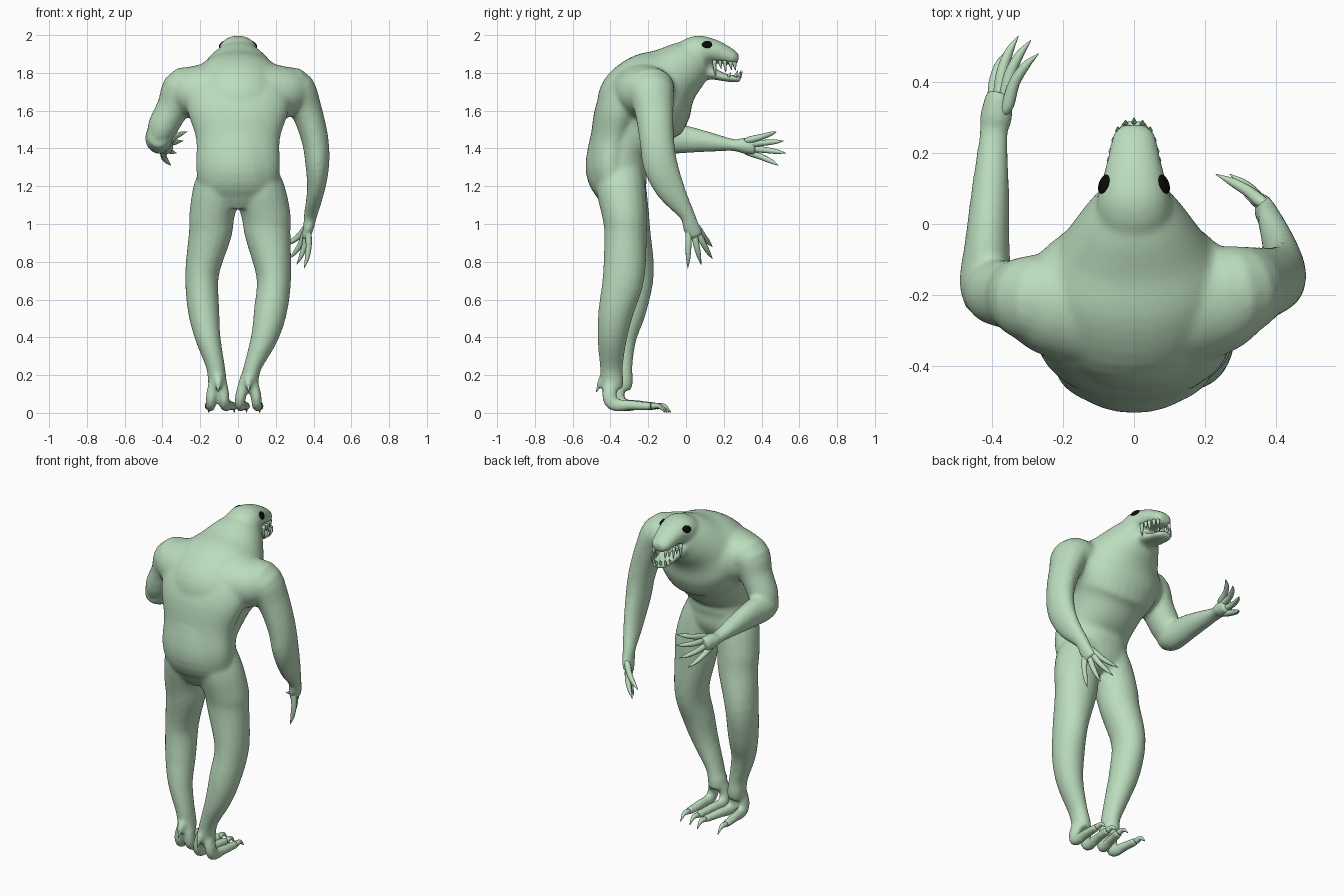
import bpy, bmesh, math
from mathutils import Vector


def material(name, rgb):
    m = bpy.data.materials.new(name)
    m.diffuse_color = (*rgb, 1)
    return m


GREEN = material("pale green skin", (0.50, 0.72, 0.51))
BLACK = material("black eye", (0.003, 0.003, 0.003))


def spline(st, steps):
    """Catmull-Rom through stations (x, y, z, ra, rb)."""
    out = []
    n = len(st)
    for i in range(n - 1):
        p0, p1, p2, p3 = (st[max(i - 1, 0)], st[i], st[i + 1], st[min(i + 2, n - 1)])
        for k in range(steps):
            t = k / steps
            out.append([0.5 * (2 * b + (c - a) * t + (2 * a - 5 * b + 4 * c - d) * t * t
                               + (3 * b - a - 3 * c + d) * t ** 3)
                        for a, b, c, d in zip(p0, p1, p2, p3)])
    out.append(list(st[-1]))
    return out


def tube(bm, stations, ref=(1, 0, 0), sides=20, steps=4, power=2.0):
    """Loft of elliptical rings; ra lies along ref, rb across it."""
    pts = spline(stations, steps)
    rings = []
    for i, p in enumerate(pts):
        a, b = pts[max(i - 1, 0)], pts[min(i + 1, len(pts) - 1)]
        t = (Vector(b[:3]) - Vector(a[:3])).normalized()
        u = Vector(ref)
        u = (u - t * u.dot(t)).normalized()
        v = t.cross(u)
        ring = []
        for k in range(sides):
            ang = 2 * math.pi * k / sides
            c, s = math.cos(ang), math.sin(ang)
            c = math.copysign(abs(c) ** (2 / power), c)
            s = math.copysign(abs(s) ** (2 / power), s)
            ring.append(bm.verts.new(Vector(p[:3]) + u * c * max(p[3], .001) + v * s * max(p[4], .001)))
        rings.append(ring)
    for r0, r1 in zip(rings, rings[1:]):
        for k in range(sides):
            j = (k + 1) % sides
            bm.faces.new((r0[k], r0[j], r1[j], r1[k]))
    bm.faces.new(rings[0][::-1])
    bm.faces.new(rings[-1])


def finish(name, bm, mat):
    bmesh.ops.recalc_face_normals(bm, faces=bm.faces)
    me = bpy.data.meshes.new(name)
    bm.to_mesh(me)
    bm.free()
    me.materials.append(mat)
    for f in me.polygons:
        f.use_smooth = True
    ob = bpy.data.objects.new(name, me)
    bpy.context.collection.objects.link(ob)
    return ob


body = bmesh.new()

# hunched torso running up into the neck
tube(body, [(0, y, z, a, b) for y, z, a, b in (
    (-.32, 1.11, .16, .08), (-.338, 1.18, .215, .135), (-.365, 1.28, .21, .165),
    (-.35, 1.40, .205, .168), (-.285, 1.52, .22, .21), (-.23, 1.62, .26, .25),
    (-.14, 1.72, .265, .225), (-.06, 1.79, .205, .165), (.02, 1.85, .148, .132),
    (.08, 1.89, .10, .095))], sides=32, power=2.1)

# broad back tapering to the rump
tube(body, [(0, y, z, a, b) for y, z, a, b in (
    (-.36, 1.09, .11, .07), (-.378, 1.18, .20, .105), (-.40, 1.3, .222, .122), (-.385, 1.45, .222, .12),
    (-.345, 1.60, .268, .135), (-.27, 1.72, .275, .13), (-.17, 1.79, .22, .08))], sides=32)

# shoulder girdle filling from arm to arm
tube(body, [(-.33, -.2, 1.71, .10, .10), (-.25, -.215, 1.70, .155, .138), (-.12, -.21, 1.69, .2, .168),
            (.12, -.21, 1.69, .2, .168), (.25, -.21, 1.70, .155, .138), (.34, -.19, 1.71, .10, .10)],
     ref=(0, 1, 0), sides=28)

# skull with snout, and open lower jaw
tube(body, [(0, y, z, a, b) for y, z, a, b in (
    (-.05, 1.86, .05, .05), (.01, 1.885, .10, .088), (.07, 1.912, .104, .087), (.14, 1.915, .086, .066),
    (.20, 1.898, .071, .052), (.25, 1.879, .06, .04), (.278, 1.872, .035, .024))], power=2.1)
tube(body, [(0, y, z, a, b) for y, z, a, b in (
    (.05, 1.82, .08, .06), (.14, 1.797, .07, .033), (.20, 1.777, .061, .021),
    (.26, 1.768, .053, .019), (.292, 1.768, .03, .015))], power=2.3)

# legs
tube(body, [(.085, -.36, 1.34, .09, .12), (.115, -.345, 1.19, .13, .13), (.148, -.325, 1.05, .13, .12),
            (.157, -.32, .95, .122, .113),
            (.19, -.33, .72, .092, .111), (.172, -.37, .54, .088, .094), (.14, -.39, .4, .072, .079),
            (.08, -.395, .25, .048, .062), (.06, -.39, .17, .048, .06), (.055, -.38, .12, .045, .05)])
tube(body, [(-.085, -.36, 1.34, .09, .12), (-.11, -.34, 1.19, .125, .13), (-.138, -.315, 1.05, .12, .12),
            (-.147, -.3, .95, .114, .113),
            (-.19, -.275, .74, .09, .106), (-.183, -.3, .55, .084, .092), (-.16, -.335, .4, .068, .074),
            (-.12, -.345, .25, .05, .062), (-.11, -.34, .17, .05, .06), (-.105, -.34, .12, .045, .05)])

# arm hanging at the right
tube(body, [(.17, -.2, 1.69, .13, .12), (.29, -.19, 1.715, .13, .115), (.358, -.17, 1.61, .105, .085),
            (.407, -.155, 1.45, .092, .072), (.42, -.135, 1.31, .092, .063), (.412, -.08, 1.18, .077, .047),
            (.385, .005, 1.05, .042, .036), (.375, .025, .99, .045, .03), (.36, .05, .93, .045, .024)],
     ref=(0, 1, 0))
# left arm bent forward: upper arm, then forearm with palm
tube(body, [(-.17, -.21, 1.69, .13, .12), (-.285, -.21, 1.72, .125, .112), (-.342, -.2, 1.62, .1, .088),
            (-.4, -.19, 1.51, .09, .08), (-.428, -.17, 1.44, .07, .055)], ref=(0, 1, 0))
tube(body, [(-.42, -.245, 1.46, .05, .05), (-.419, -.17, 1.455, .073, .08), (-.413, -.05, 1.452, .063, .08),
            (-.404, .1, 1.437, .053, .057), (-.395, .25, 1.418, .041, .032),
            (-.388, .30, 1.415, .047, .042), (-.378, .37, 1.41, .037, .047)])

# feet: two long toes and a heel spur each
claws = bmesh.new()
for ax, ay, toes in ((.055, -.385, ((-.045, -.01, .21), (.045, .06, .2))),
                     (-.105, -.345, ((-.04, -.05, .18), (.035, .085, .19)))):
    for dx, tx, ln in toes:
        tip = (ax + tx, ay + ln)
        tube(body, [(ax + dx * .3, ay, .19, .03, .045), (ax + dx * .85, ay - .02, .1, .03, .04),
                    (ax + dx, ay + .0, .045, .028, .036),
                    ((ax + dx + tip[0]) / 2, ay + ln * .5, .04, .027, .028),
                    (*tip, .034, .024, .023)], sides=12)
        tube(claws, [(*tip, .035, .018, .017), (tip[0], tip[1] + .04, .036, .012, .012),
                     (tip[0], tip[1] + .075, .002, .002, .002)], sides=8)
    tube(body, [(ax, ay - .02, .2, .03, .03), (ax, ay - .06, .17, .024, .024),
                (ax, ay - .08, .13, .015, .012)], sides=12)
    tube(claws, [(ax, ay - .07, .155, .014, .014), (ax, ay - .09, .11, .002, .002)], sides=8)
finish("toe_claws", claws, GREEN)

ob = finish("body", body, GREEN)
rm = ob.modifiers.new("union", 'REMESH')
rm.mode = 'VOXEL'
rm.voxel_size = 0.011
rm.use_smooth_shade = True
sm = ob.modifiers.new("soften", 'SMOOTH')
sm.factor = 0.5
sm.iterations = 9

# fingers tapering into claws
HANDS = (
    ("left_fingers", (-.02, .02, 0), (
        ((-.355, .335, 1.445), (-.268, .48, 1.49)), ((-.365, .345, 1.425), (-.29, .517, 1.44)),
        ((-.38, .345, 1.40), (-.325, .53, 1.375)), ((-.395, .33, 1.38), (-.355, .49, 1.31)))),
    ("right_fingers", (.02, 0, -.01), (
        ((.37, .015, .97), (.35, .01, .765)), ((.36, .04, .96), (.31, .08, .785)),
        ((.355, .06, .96), (.27, .14, .815)), ((.355, .065, .975), (.23, .14, .88)))))
for name, bow, fingers in HANDS:
    bm = bmesh.new()
    for a, b in fingers:
        a, b, bow = Vector(a), Vector(b), Vector(bow)
        m1, m2 = a.lerp(b, .35) + bow * .6, a.lerp(b, .7) + bow * .5
        base = a - (b - a) * .15
        tube(bm, [(*base, .012, .012), (*a, .018, .018), (*m1, .016, .016),
                  (*m2, .012, .012), (*b, .001, .001)], ref=(.6, .1, .3), sides=10)
    finish(name, bm, GREEN)

# teeth along both jaws
teeth = bmesh.new()


def tooth(x, y, z, dy, dz, r):
    tube(teeth, [(x, y, z, r, r), (x, y + dy * .4, z + dz * .5, r * .75, r * .75),
                 (x, y + dy, z + dz, .001, .001)], sides=8, steps=2)


for s in (-1, 1):
    for x, y, z, ln in ((.07, .15, 1.868, .085), (.066, .18, 1.866, .045), (.061, .205, 1.866, .065),
                        (.053, .235, 1.86, .045), (.04, .256, 1.858, .045)):
        tooth(s * x, y, z, .006, -ln, .011)
    for x, y, ln in ((.05, .225, .025), (.045, .262, .035), (.024, .28, .035)):
        tooth(s * x, y, 1.778, .012, ln, .008)
tooth(0, .285, 1.775, .014, .035, .008)
finish("teeth", teeth, GREEN)

# eyes
bm = bmesh.new()
for s in (-1, 1):
    r = bmesh.ops.create_uvsphere(bm, u_segments=16, v_segments=10, radius=1)
    for v in r["verts"]:
        v.co = Vector((s * (.085 + v.co.x * .011 - v.co.y * .007 - v.co.z * .010),
                       .112 + v.co.y * .027, 1.95 + v.co.z * .019))
finish("eyes", bm, BLACK)
